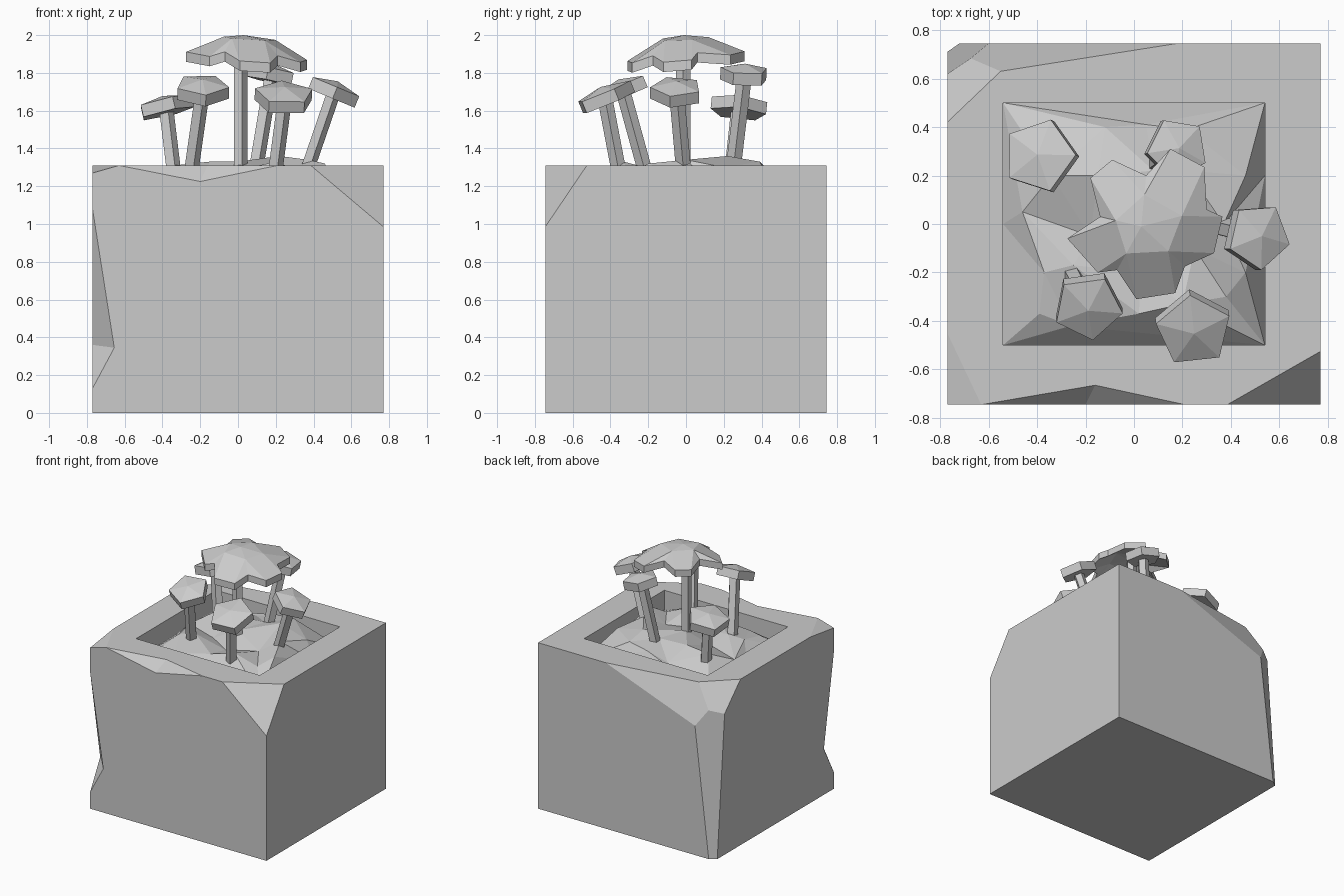
import bpy, bmesh
from math import cos, sin, radians
from mathutils import Vector
from mathutils.geometry import delaunay_2d_cdt

if "Cube" in bpy.data.objects:
    bpy.data.objects.remove(bpy.data.objects["Cube"])


def make_object(name, bm):
    bmesh.ops.recalc_face_normals(bm, faces=bm.faces)
    mesh = bpy.data.meshes.new(name)
    bm.to_mesh(mesh)
    bm.free()
    obj = bpy.data.objects.new(name, mesh)
    bpy.context.collection.objects.link(obj)
    return obj


def box(name, lo, hi):
    bm = bmesh.new()
    bmesh.ops.create_cube(bm, size=1)
    for v in bm.verts:
        v.co = [(a + b) / 2 + c * (b - a) for a, b, c in zip(lo, hi, v.co)]
    return bm


def subtract(obj, bm):
    cutter = make_object("cutter", bm)
    cutter.hide_render = True
    mod = obj.modifiers.new("cut", 'BOOLEAN')
    mod.operation, mod.solver, mod.object = 'DIFFERENCE', 'EXACT', cutter
    bpy.context.view_layer.objects.active = obj
    bpy.ops.object.modifier_apply(modifier=mod.name)
    bpy.data.objects.remove(cutter)


# Stone planter block with its corners sliced off by planes
bm = box("planter", (-.77, -.745, 0), (.77, .745, 1.31))
slices = [
    ((.385, -.745, 1.31), (.77, -.745, .985), (.77, -.525, 1.31)),
    ((-.77, -.745, 1.27), (-.63, -.745, 1.31), (-.77, -.45, 1.31)),
    ((-.77, .71, 0), (-.72, .745, 0), (-.6, .745, 1.02)),
    ((.18, .745, 1.31), (-.55, .63, 1.31), (-.6, .745, 1.02)),
    ((-.55, .63, 1.31), (-.77, .42, 1.31), (-.77, .63, 1.10)),
]
for p, q, r in slices:
    p, q, r = Vector(p), Vector(q), Vector(r)
    n = (q - p).cross(r - p).normalized()
    if n.dot(p - Vector((0, 0, .6))) < 0:
        n = -n
    bmesh.ops.bisect_plane(bm, geom=bm.verts[:] + bm.edges[:] + bm.faces[:], dist=1e-5,
                           plane_co=p, plane_no=n, clear_outer=True)
    bmesh.ops.holes_fill(bm, edges=[e for e in bm.edges if e.is_boundary], sides=0)
planter = make_object("planter", bm)

# V-shaped chips in the front edges: two ends, then the valley line
chips = [
    ((-.63, -.745, 1.31), (.21, -.745, 1.31), (-.2, -.745, 1.225), (-.16, -.665, 1.31)),
    ((-.77, -.745, 1.08), (-.77, -.745, .13), (-.655, -.745, .345), (-.77, -.62, .36)),
]
for chip in chips:
    a, c, b, d = (Vector(p) for p in chip)
    mid = (b + d) / 2
    bm = bmesh.new()
    for p in (a, c, b, d):
        bm.verts.new(p + (p - mid) * .25)
    bmesh.ops.convex_hull(bm, input=bm.verts)
    subtract(planter, bm)

# Recess for the soil
subtract(planter, box("recess", (-.54, -.5, 1.08), (.54, .5, 1.6)))

# Lumpy soil
soil_points = [
    (-.54, -.5, 1.15), (.54, -.5, 1.15), (.54, .5, 1.15), (-.54, .5, 1.15),
    (-.54, 0, 1.15), (.54, .2, 1.15),
    (-.39, -.37, 1.25), (-.37, -.2, 1.28), (-.46, .05, 1.24), (-.34, .2, 1.31),
    (-.12, .4, 1.26), (.05, .41, 1.31), (.22, .39, 1.33), (.46, .2, 1.30),
    (.46, -.2, 1.32), (.38, -.3, 1.26), (.02, -.37, 1.29), (-.25, -.17, 1.30),
    (-.26, -.42, 1.24), (-.18, -.05, 1.24), (.03, -.2, 1.26), (.2, -.33, 1.33),
    (.25, -.1, 1.27), (.37, 0, 1.34), (.22, .22, 1.36), (.08, .22, 1.33),
    (0, 0, 1.33), (-.15, .2, 1.33),
]
flat, _, faces, *_ = delaunay_2d_cdt([Vector(p[:2]) for p in soil_points], [], [], 0, 1e-5)
bm = bmesh.new()
verts = [bm.verts.new(p) for p in soil_points]
for f in faces:
    bm.faces.new([verts[i] for i in f])
soil = make_object("soil", bm)


def stem(name, base, top, radius, sides=5):
    bm = bmesh.new()
    rings = [[bm.verts.new((c[0] + radius * cos(6.28319 * i / sides),
                            c[1] + radius * sin(6.28319 * i / sides), c[2]))
              for i in range(sides)] for c in (base, top)]
    for i in range(sides):
        j = (i + 1) % sides
        bm.faces.new((rings[0][i], rings[0][j], rings[1][j], rings[1][i]))
    bm.faces.new(rings[0])
    bm.faces.new(rings[1])
    return make_object(name, bm)


def small_mushroom(name, base, centre, axis, radius, turn):
    # Five-sided cap with a shallow point, tilted along its axis
    rot = Vector((0, 0, 1)).rotation_difference(Vector(axis))
    centre = Vector(centre)
    place = lambda x, y, z: bm.verts.new(centre + rot @ Vector((x, y, z)))
    bm = bmesh.new()
    angles = [radians(turn + 72 * i) for i in range(5)]
    low, high = ([place(radius * cos(a), radius * sin(a), z) for a in angles]
                 for z in (-.035, .03))
    tip = place(0, 0, .06)
    for i in range(5):
        j = (i + 1) % 5
        bm.faces.new((low[i], low[j], high[j], high[i]))
        bm.faces.new((high[i], high[j], tip))
    bm.faces.new(low)
    make_object(name + "_cap", bm)
    stem(name + "_stem", base, centre, .042)


small_mushroom("back_left_mushroom", (-.34, .24, 1.25), (-.385, .28, 1.62), (-.22, .1, .95), .155, 0)
small_mushroom("front_left_mushroom", (-.26, -.2, 1.22), (-.19, -.335, 1.71), (.03, -.38, .92), .145, -10)
small_mushroom("front_right_mushroom", (.19, -.35, 1.25), (.245, -.43, 1.67), (.05, -.38, .92), .16, 24)
small_mushroom("right_mushroom", (.35, -.01, 1.25), (.505, -.05, 1.70), (.38, 0, .92), .14, -14)
small_mushroom("back_mushroom", (.085, .245, 1.25), (.175, .31, 1.79), (.2, .05, .97), .13, 45)

# Tall centre mushroom: drooping five-lobed cap
stem("centre_stem", (.01, -.015, 1.22), (.01, -.015, 1.96), .04)
lobes = [  # notch, tip, tip for every lobe
    (.05, .2), (.15, .31), (.29, .235),
    (.3, .06), (.365, .03), (.33, -.12),
    (.21, -.175), (.17, -.285), (.01, -.31),
    (-.07, -.19), (-.15, -.2), (-.275, -.06),
    (-.14, .03), (-.18, .19), (-.09, .265),
]
bm = bmesh.new()
high, low = [], []
for i, (x, y) in enumerate(lobes):
    z = 1.895 - .08 * x + .1 * y + (.03 if i % 3 == 0 else 0)
    high.append(bm.verts.new((x, y, z)))
    low.append(bm.verts.new((x, y, z - .052)))
cx, cy = .03, -.01
crown, vault = ([bm.verts.new((cx + (x - cx) * .62, cy + (y - cy) * .62, z - .04 * x + .03 * y))
                 for x, y in lobes[::3]] for z in (1.985, 1.935))
for rim, inner, apex in ((high, crown, 2.0), (low, vault, 1.945)):
    peak = bm.verts.new((cx, cy, apex))
    for k in range(5):
        n, a, b, m = (rim[(3 * k + i) % 15] for i in range(4))
        p, q = inner[k], inner[(k + 1) % 5]
        for f in ((n, a, p), (a, b, q, p), (b, m, q), (p, q, peak)):
            bm.faces.new(f)
for i in range(15):
    j = (i + 1) % 15
    bm.faces.new((low[i], low[j], high[j], high[i]))
make_object("centre_cap", bm)
